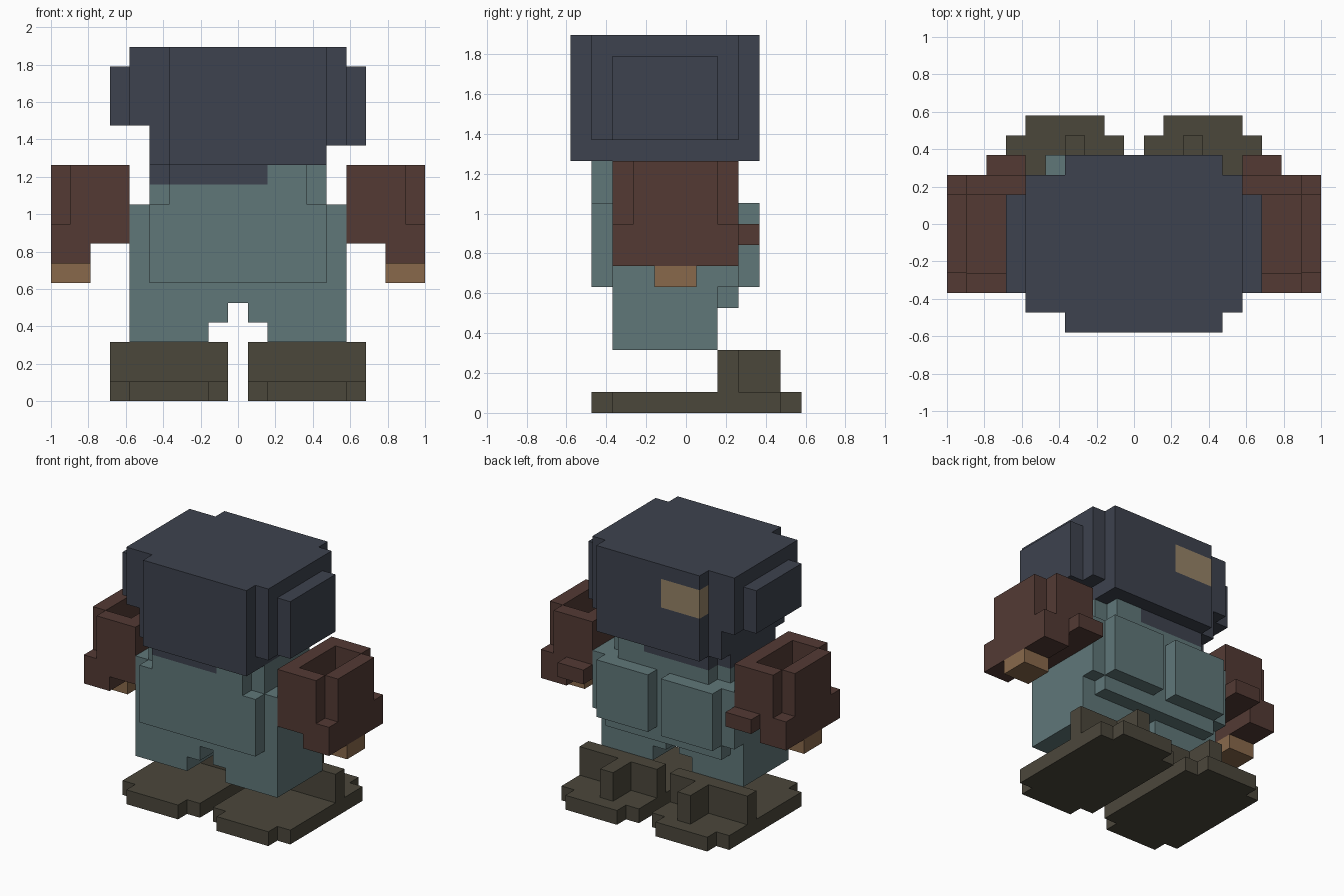
import bpy, bmesh, math
from itertools import product

if "Cube" in bpy.data.objects:
    bpy.data.objects.remove(bpy.data.objects["Cube"])

U = 2 / 19  # edge length of one cube


def material(name, rgb):
    m = bpy.data.materials.new(name)
    lin = [(c / 255 / 12.92) if c < 11 else ((c / 255 + 0.055) / 1.055) ** 2.4 for c in rgb]
    m.diffuse_color = (*lin, 1)
    m.use_nodes = True
    m.node_tree.nodes["Principled BSDF"].inputs["Base Color"].default_value = m.diffuse_color
    return m


NAVY = material("navy", (61, 66, 78))
TEAL = material("teal", (96, 119, 121))
BROWN = material("brown", (83, 58, 52))
OLIVE = material("olive", (75, 71, 59))
SKIN = material("skin", (137, 105, 75))
TAN = material("tan", (150, 131, 103))


def cells(box):
    """Lower corners of the unit cubes filling (x0, x1, y0, y1, z0, z1)."""
    x0, x1, y0, y1, z0, z1 = box
    steps = lambda a, b: [a + i for i in range(round(b - a))]
    return product(steps(x0, x1), steps(y0, y1), steps(z0, z1))


def part(name, mats, add, cut=(), paint=(), flip=1):
    """Merge boxes into one clean shell; painted boxes use the second material."""
    solid = {c: 0 for b in add for c in cells(b)}
    for b in cut:
        for c in cells(b):
            solid.pop(c, None)
    for b in paint:
        for c in cells(b):
            if c in solid:
                solid[c] = 1
    bm = bmesh.new()
    verts = {}

    def vert(p):
        if p not in verts:
            verts[p] = bm.verts.new((flip * p[0] * U, p[1] * U, p[2] * U))
        return verts[p]

    for c, slot in solid.items():
        for axis, side in product(range(3), (0, 1)):
            near = list(c)
            near[axis] += 2 * side - 1
            if tuple(near) in solid:
                continue
            a, b = (axis + 1) % 3, (axis + 2) % 3
            quad = []
            for da, db in ((0, 0), (1, 0), (1, 1), (0, 1)):
                p = list(c)
                p[axis] += side
                p[a] += da
                p[b] += db
                quad.append(vert(tuple(p)))
            if (side == 0) != (flip < 0):
                quad.reverse()
            bm.faces.new(quad).material_index = slot
    bmesh.ops.dissolve_limit(bm, angle_limit=math.radians(1), verts=bm.verts[:],
                             edges=bm.edges[:], delimit={'MATERIAL'})
    bmesh.ops.triangulate(bm, faces=[f for f in bm.faces if len(f.verts) > 4])
    mesh = bpy.data.meshes.new(name)
    bm.to_mesh(mesh)
    bm.free()
    for m in mats:
        mesh.materials.append(m)
    bpy.context.collection.objects.link(bpy.data.objects.new(name, mesh))


# Head: core, side slabs and ear pads, with a tan opening at the back
part("head", [NAVY, TAN],
     [(-3.5, 4.5, -5.5, 3.5, 12, 18),
      (-4.5, -3.5, -4.5, 2.5, 12, 18),
      (-5.5, -4.5, -4.5, 2.5, 14, 18),
      (4.5, 5.5, -4.5, 2.5, 13, 18),
      (-6.5, -5.5, -3.5, 1.5, 14, 17),
      (5.5, 6.5, -3.5, 1.5, 13, 17)],
     paint=[(-3.5, -0.5, 2.5, 3.5, 15, 17)])

# Body: chest, front bib, back pockets, seat and legs, with a dark collar
part("body", [TEAL, NAVY],
     [(-5.5, 5.5, -3.5, 2.5, 6, 10),
      (-5.5, 5.5, -3.5, 1.5, 3, 6),
      (-4.5, 4.5, 1.5, 2.5, 5, 6),
      (-4.5, 4.5, -4.5, -3.5, 6, 10),
      (-4.5, 4.5, -3.5, 1.5, 10, 12),
      (-3.5, 3.5, -4.5, 2.5, 10, 12),
      (0.5, 4.5, 2.5, 3.5, 6, 10),
      (-4.5, -0.5, 2.5, 3.5, 6, 10)],
     cut=[(-1.5, 1.5, -3.5, 1.5, 3, 4), (-0.5, 0.5, -3.5, 1.5, 4, 5)],
     paint=[(-4.5, 1.5, -4.5, 2.5, 11, 12)])

for side, flip in (("right", 1), ("left", -1)):
    # Sleeve: open at the top, notched outer corners, elbow block behind
    part(side + "_arm", [BROWN],
         [(5.5, 9.5, -3.5, 2.5, 8, 12),
          (7.5, 9.5, -3.5, 2.5, 7, 8),
          (5.5, 7.5, 2.5, 3.5, 8, 9)],
         cut=[(6.5, 8.5, -2.5, 1.5, 9, 12),
              (8.5, 9.5, -3.5, -2.5, 9, 12),
              (8.5, 9.5, 1.5, 2.5, 9, 12)], flip=flip)
    part(side + "_hand", [SKIN], [(7.5, 9.5, -1.5, 0.5, 6, 7)], flip=flip)
    # Shoe: sole, cross wall and heel rib
    part(side + "_shoe", [OLIVE],
         [(0.5, 6.5, -3.5, 4.5, 0, 1),
          (1.5, 5.5, -4.5, 5.5, 0, 1),
          (0.5, 6.5, 1.5, 2.5, 1, 3),
          (2.5, 3.5, 2.5, 4.5, 1, 3)], flip=flip)
